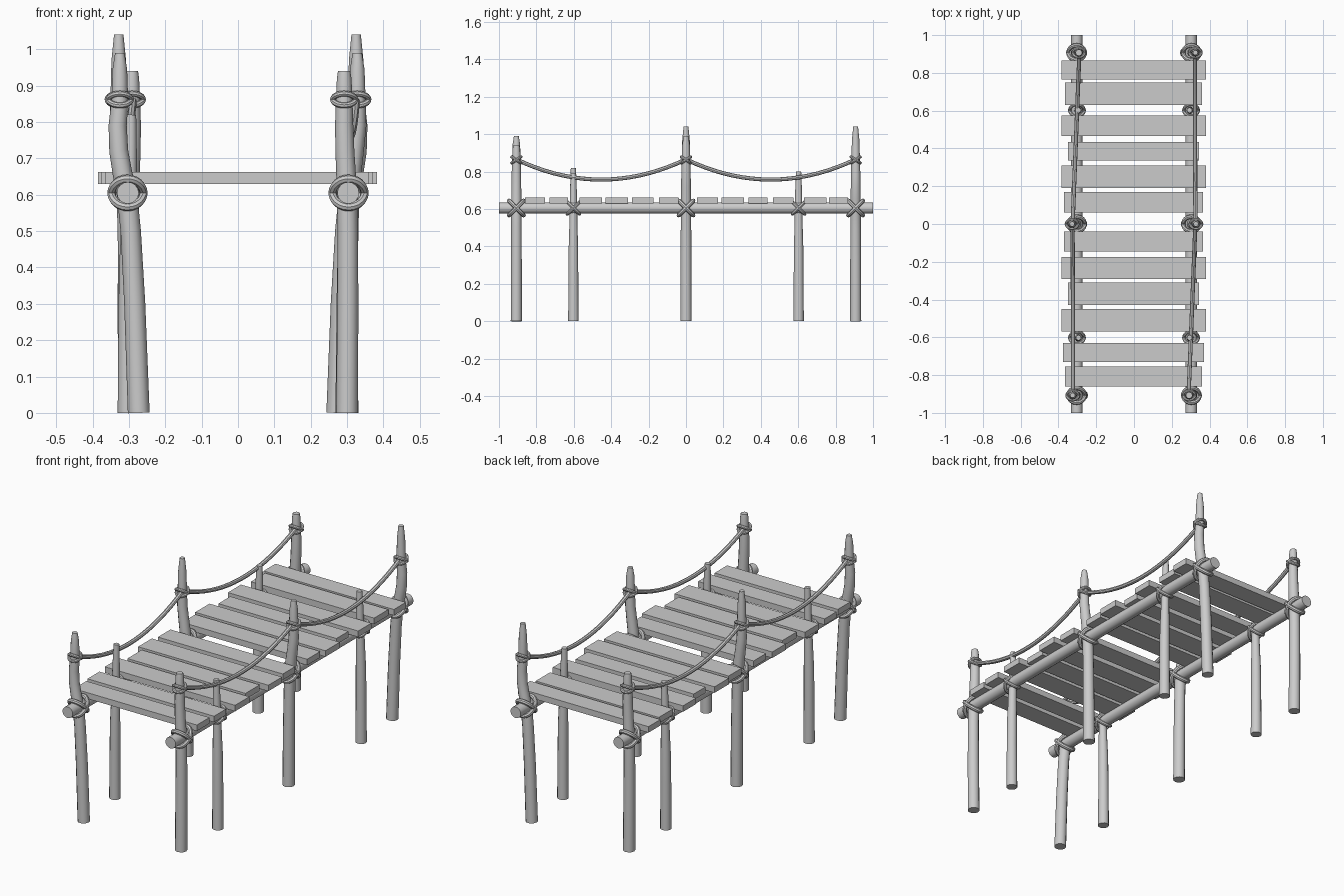
import bpy, bmesh, math
from mathutils import Vector

if "Cube" in bpy.data.objects:
    bpy.data.objects.remove(bpy.data.objects["Cube"])


def tube(name, pts, radii, ref, sides=12, closed=False):
    """Sweep a round section along pts; ref is a vector never parallel to the path."""
    pts = [Vector(p) for p in pts]
    ref = Vector(ref)
    n = len(pts)
    if not isinstance(radii, (list, tuple)):
        radii = [radii] * n
    bm = bmesh.new()
    rings = []
    for i, p in enumerate(pts):
        a = pts[(i - 1) % n] if closed else pts[max(i - 1, 0)]
        b = pts[(i + 1) % n] if closed else pts[min(i + 1, n - 1)]
        t = (b - a).normalized()
        u = t.cross(ref).normalized()
        v = u.cross(t)
        rings.append([bm.verts.new(p + radii[i] * (math.cos(k * math.tau / sides) * u +
                                                  math.sin(k * math.tau / sides) * v))
                      for k in range(sides)])
    for i in range(n if closed else n - 1):
        r, s = rings[i], rings[(i + 1) % n]
        for k in range(sides):
            j = (k + 1) % sides
            bm.faces.new((r[k], r[j], s[j], s[k]))
    if not closed:
        bm.faces.new(rings[0])
        bm.faces.new(rings[-1])
    bmesh.ops.recalc_face_normals(bm, faces=bm.faces)
    me = bpy.data.meshes.new(name)
    bm.to_mesh(me)
    bm.free()
    ob = bpy.data.objects.new(name, me)
    bpy.context.collection.objects.link(ob)
    bpy.ops.object.select_all(action='DESELECT')
    ob.select_set(True)
    bpy.context.view_layer.objects.active = ob
    bpy.ops.object.shade_smooth_by_angle(angle=math.radians(40))
    return ob


def lashing(name, c, rx, rd, tilt, thick):
    """Two crossed rope rings tilted about x."""
    for s in (-1, 1):
        d = Vector((0, math.cos(tilt), s * math.sin(tilt)))
        normal = Vector((0, -s * math.sin(tilt), math.cos(tilt)))
        pts = [Vector(c) + Vector((rx * math.cos(a), 0, 0)) + d * rd * math.sin(a)
               for a in (k * math.tau / 24 for k in range(24))]
        tube(name, pts, thick, normal, 8, True)


# side beams
for s, side in ((-1, "left"), (1, "right")):
    tube(side + "_beam", [(s * 0.303, -1, 0.605), (s * 0.303, 0, 0.605), (s * 0.303, 1, 0.605)],
         0.03, (1, 0, 0), 16)

# deck planks: y start, y end, left x, right x
planks = [(-0.86, -0.755, -0.365, 0.36), (-0.73, -0.63, -0.375, 0.37),
          (-0.57, -0.45, -0.385, 0.382), (-0.43, -0.31, -0.35, 0.345),
          (-0.29, -0.175, -0.385, 0.382), (-0.145, -0.04, -0.37, 0.365),
          (0.06, 0.17, -0.37, 0.365), (0.19, 0.31, -0.385, 0.382),
          (0.335, 0.435, -0.35, 0.345), (0.465, 0.575, -0.385, 0.382),
          (0.63, 0.75, -0.365, 0.36), (0.765, 0.865, -0.385, 0.382)]
for y0, y1, x0, x1 in planks:
    bpy.ops.mesh.primitive_cube_add(size=1, location=((x0 + x1) / 2, (y0 + y1) / 2, 0.646))
    ob = bpy.context.object
    ob.name = "plank"
    ob.scale = (x1 - x0, y1 - y0, 0.032)

# post shapes: distance from centre line at these heights, last one is the tip
HEIGHTS = (0, 0.3, 0.5, 0.6, 0.66, 0.72, 0.79, 0.86)
RADII = (0.03, 0.029, 0.028, 0.028, 0.027, 0.026, 0.025, 0.023)
BENT = (0.273, 0.284, 0.295, 0.305, 0.318, 0.328, 0.331, 0.325)
MID = (0.298, 0.3, 0.303, 0.306, 0.312, 0.32, 0.328, 0.328)
STRAIGHT = (0.3, 0.302, 0.302, 0.3, 0.297, 0.294, 0.292, 0.292)

# tall posts: side, y, shape, top height
tall = [(-1, -0.907, BENT, 0.99), (1, -0.907, STRAIGHT, 0.94), (-1, 0, MID, 1.04),
        (1, 0, MID, 0.99), (-1, 0.907, STRAIGHT, 0.94), (1, 0.907, BENT, 1.04)]
knots = {}
for s, y, shape, top in tall:
    pts = [(s * x, y, z) for x, z in zip(shape, HEIGHTS)]
    pts.append((s * shape[-1], y, (0.86 + top) / 2 + 0.02))
    pts.append((s * shape[-1], y, top))
    tip = 0.017 if top < 0.95 else 0.013
    tube("tall_post", pts, RADII + (0.02, tip), (0, 1, 0))
    lashing("beam_lashing", (s * 0.304, y, 0.605), 0.044, 0.055, math.radians(45), 0.0115)
    lashing("rope_knot", (s * shape[-1], y, 0.862), 0.031, 0.03, math.radians(33), 0.008)
    knots[(s, y)] = s * shape[-1]

# short posts
for s, y, top in [(-1, -0.602, 0.82), (1, -0.602, 0.79), (-1, 0.602, 0.78), (1, 0.602, 0.8)]:
    path = [(0.303, 0), (0.303, 0.25), (0.302, 0.4), (0.3, 0.5), (0.298, 0.6), (0.296, 0.7), (0.294, top)]
    tube("short_post", [(s * x, y, z) for x, z in path],
         (0.028, 0.026, 0.025, 0.022, 0.02, 0.018, 0.014), (0, 1, 0))
    lashing("short_lashing", (s * 0.302, y, 0.605), 0.038, 0.046, math.radians(45), 0.009)

# sagging handrail ropes
for s in (-1, 1):
    for ya, yb in ((-0.907, 0), (0, 0.907)):
        xa, xb = knots[(s, ya)], knots[(s, yb)]
        pts = []
        for i in range(19):
            t = i / 18
            pts.append((xa + (xb - xa) * t - s * 0.003, ya + (yb - ya) * t,
                        0.865 - 0.108 * 4 * t * (1 - t)))
        tube("handrail_rope", pts, 0.011, (1, 0, 0), 8)
